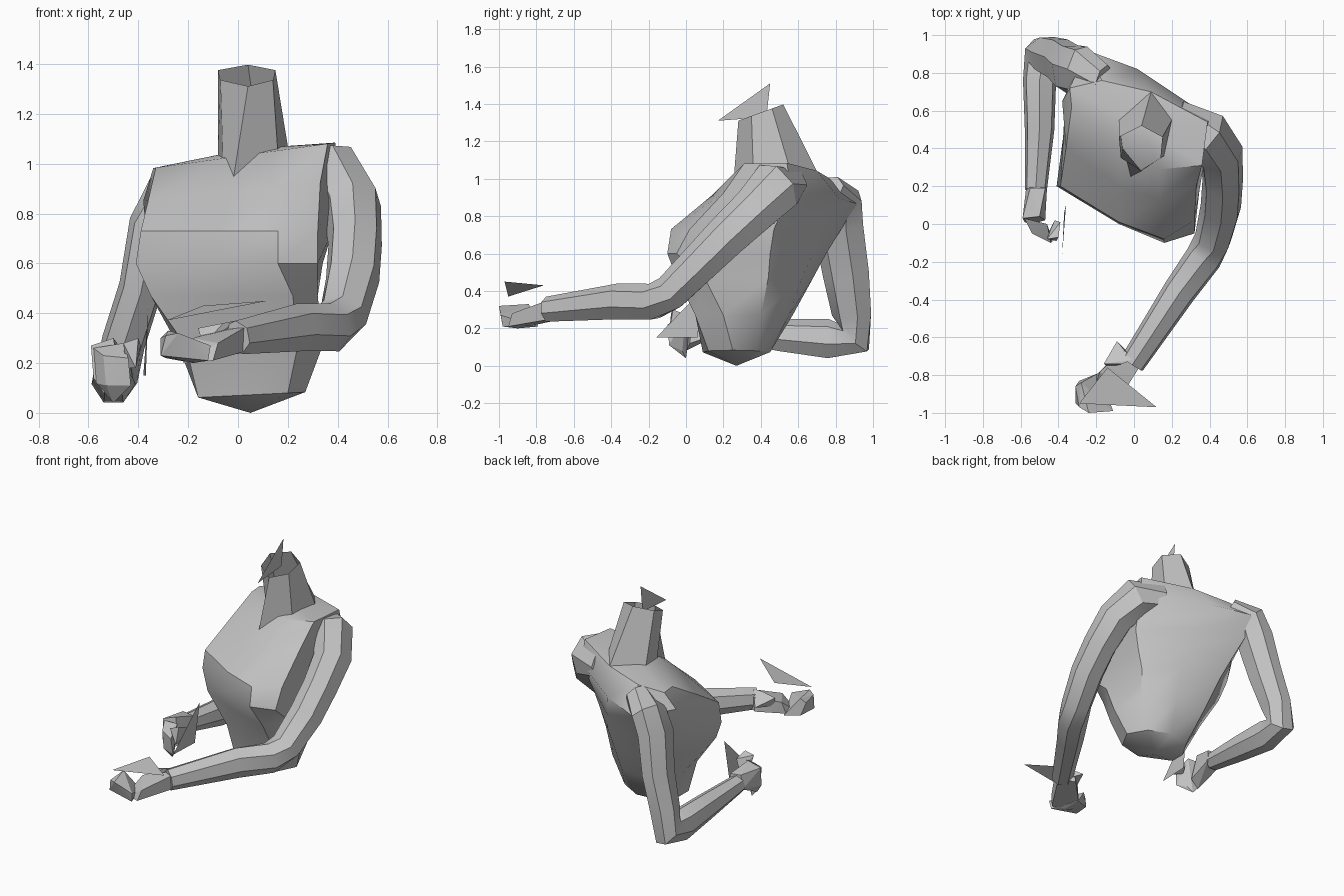
import bpy, bmesh, math
from mathutils import Vector

if "Cube" in bpy.data.objects:
    bpy.data.objects.remove(bpy.data.objects["Cube"], do_unlink=True)

CM = 0.01  # all measures below are in hundredths of a unit

grey = bpy.data.materials.new("plain_grey")
grey.use_nodes = True
colour = (0.55, 0.55, 0.55, 1)
grey.diffuse_color = colour
grey.node_tree.nodes["Principled BSDF"].inputs["Base Color"].default_value = colour


def finish(bm, name, angle=32):
    """Turn a bmesh into a named, shaded object."""
    bmesh.ops.recalc_face_normals(bm, faces=bm.faces[:])
    bmesh.ops.scale(bm, vec=(CM, CM, CM), verts=bm.verts[:])
    mesh = bpy.data.meshes.new(name)
    bm.to_mesh(mesh)
    bm.free()
    mesh.materials.append(grey)
    obj = bpy.data.objects.new(name, mesh)
    bpy.context.collection.objects.link(obj)
    bpy.ops.object.select_all(action="DESELECT")
    obj.select_set(True)
    bpy.context.view_layer.objects.active = obj
    bpy.ops.object.shade_smooth_by_angle(angle=math.radians(angle))
    return obj


def bridge(bm, rings):
    """Skin consecutive rings of points and return the vertex rings."""
    loops = [[bm.verts.new(p) for p in ring] for ring in rings]
    for low, high in zip(loops, loops[1:]):
        count = len(low)
        for i in range(count):
            j = (i + 1) % count
            bm.faces.new((low[i], low[j], high[j], high[i]))
    return loops


def fan(bm, loop, tip):
    """Close a ring with triangles meeting at a tip."""
    apex = bm.verts.new(tip)
    for a, b in zip(loop, loop[1:] + loop[:1]):
        bm.faces.new((a, b, apex))


def limb(name, path, sides=7):
    """Sweep a faceted tube along (x, y, z, depth, width) stations."""
    centres = [Vector(s[:3]) for s in path]
    rings = []
    for i, (centre, station) in enumerate(zip(centres, path)):
        depth, width = station[3:]
        before = centres[max(i - 1, 0)]
        after = centres[min(i + 1, len(path) - 1)]
        along = (after - before).normalized()
        u = along.cross(Vector((1, 0, 0))).normalized()
        v = u.cross(along)
        turns = [math.tau * k / sides for k in range(sides)]
        rings.append([centre + u * depth * math.cos(t) + v * width * math.sin(t)
                      for t in turns])
    bm = bmesh.new()
    loops = bridge(bm, rings)
    fan(bm, loops[0], centres[0])
    fan(bm, loops[-1], centres[-1])
    return finish(bm, name)


def hull(name, points):
    """Wrap a faceted solid around a few corner points."""
    bm = bmesh.new()
    for p in points:
        bm.verts.new(p)
    result = bmesh.ops.convex_hull(bm, input=bm.verts[:])
    loose = [v for v in result["geom_interior"] if isinstance(v, bmesh.types.BMVert)]
    bmesh.ops.delete(bm, geom=loose, context="VERTS")
    return finish(bm, name, 20)


def shard(name, corners):
    """A single loose triangle."""
    bm = bmesh.new()
    bm.faces.new([bm.verts.new(p) for p in corners])
    return finish(bm, name)


# Torso: twisted outlines from hips to shoulders (height, sideways slope, outline)
sections = [
    (7, 0.05, [(-16, 20), (4, 9), (20, 12), (27, 25), (20, 38), (6, 45), (-9, 42), (-16, 30)]),
    (27, 0, [(-21, 18), (2, 6), (24, 5), (34, 20), (28, 40), (10, 55), (-12, 57), (-24, 38)]),
    (47, 0, [(-35, 17), (0, 1), (22, -5), (32, 10), (30, 44), (12, 62), (-16, 68), (-34, 45)]),
    (60, 0, [(-41, 20), (-8, 0), (16, -10), (32, -5), (34, 45), (12, 68), (-20, 75), (-37, 50)]),
    (73, 0, [(-39, 20), (-8, 1), (16, -8), (32, 2), (38, 47), (8, 74), (-24, 83), (-37, 55)]),
    (89, 0.1, [(-36, 40), (-8, 20), (14, 13), (33, 20), (41, 56), (2, 82), (-25, 92), (-38, 65)]),
    (103, 0.14, [(-33, 62), (-6, 38), (14, 29), (36, 31), (39, 54), (9, 70), (-17, 76), (-34, 72)]),
]
bm = bmesh.new()
loops = bridge(bm, [[(x, y, z + slope * x) for x, y in outline]
                    for z, slope, outline in sections])
fan(bm, loops[0], (5, 27, 0))
fan(bm, loops[-1], (4, 52, 106))
finish(bm, "torso", 40)

# Neck: open six-sided tube with a pointed front base
neck_top = [(-8, 46), (-7, 35), (4, 28), (14, 35), (15, 46), (4, 52)]
neck_base = [(-8, 55, 103), (-6, 40, 101), (-2, 25, 93),
             (16, 36, 104), (20, 55, 107), (9, 70, 104)]
bm = bmesh.new()
bridge(bm, [neck_base, [(x, y, 121 + 0.36 * y) for x, y in neck_top]])
finish(bm, "neck", 20)

# Arms, from inside the shoulder to the wrist
limb("left_arm", [
    (22, 57, 97, 9, 9), (38, 48, 95, 15, 13), (46, 37, 83, 13, 12), (47, 22, 69, 12, 11),
    (46, 8, 55, 11, 11), (42, -8, 39, 10, 10), (37, -18, 34, 10, 10),
    (24, -36, 34, 10, 9), (-1, -74, 30, 7, 7)])
limb("right_arm", [
    (-16, 76, 94, 9, 8), (-28, 81, 87, 14, 10), (-34, 82, 75, 14, 10), (-39, 86, 50, 13, 9),
    (-46, 89, 28, 11, 9), (-49, 90, 15, 11, 9), (-50, 76, 14, 11, 9),
    (-50, 50, 16, 9, 8), (-52, 18, 20, 6, 6)])

# Left hand: palm, curled fingers and thumb
hull("left_palm", [
    (4, -72, 25), (4, -74, 35), (-6, -66, 25), (-5, -67, 34),
    (-20, -80, 22), (-18, -78, 30), (-10, -95, 21), (-8, -93, 28), (-22, -90, 20)])
hull("left_fingers", [
    (-19, -79, 21), (-29, -83, 22), (-31, -86, 30), (-28, -84, 33),
    (-31, -95, 23), (-29, -97, 31), (-24, -100, 32), (-12, -98, 21),
    (-11, -99, 27), (-18, -90, 20)])
hull("left_thumb", [
    (-9, -62, 30), (-3, -68, 28), (-14, -76, 27), (-6, -74, 36), (-1, -72, 37), (-16, -74, 34)])

# Right hand: palm, curled fingers and thumb
hull("right_palm", [
    (-57, 20, 18), (-46, 20, 18), (-55, 19, 27), (-47, 19, 26),
    (-59, 3, 27), (-58, 1, 14), (-50, 4, 30), (-47, 2, 12), (-54, 0, 8)])
hull("right_fingers", [
    (-58, 3, 26), (-57, 1, 12), (-54, -5, 23), (-53, -5, 11),
    (-44, -10, 22), (-43, -9, 11), (-50, 0, 4), (-46, 0, 28), (-47, -2, 8)])
hull("right_thumb", [
    (-46, -8, 28), (-40, -7, 30), (-39, 1, 27), (-42, 2, 20), (-41, -9, 18), (-45, -4, 18)])

# Loose triangular shards above the neck and beside the hands
shard("neck_shard", [(3, 17, 131), (3, 45, 151), (3, 43, 133)])
shard("left_hand_shard", [(-29, -95, 37), (12, -97, 45), (-14, -76, 43)])
shard("right_hand_shard", [(-38, -16, 15), (-36, 10, 42), (-37, 6, 15)])
